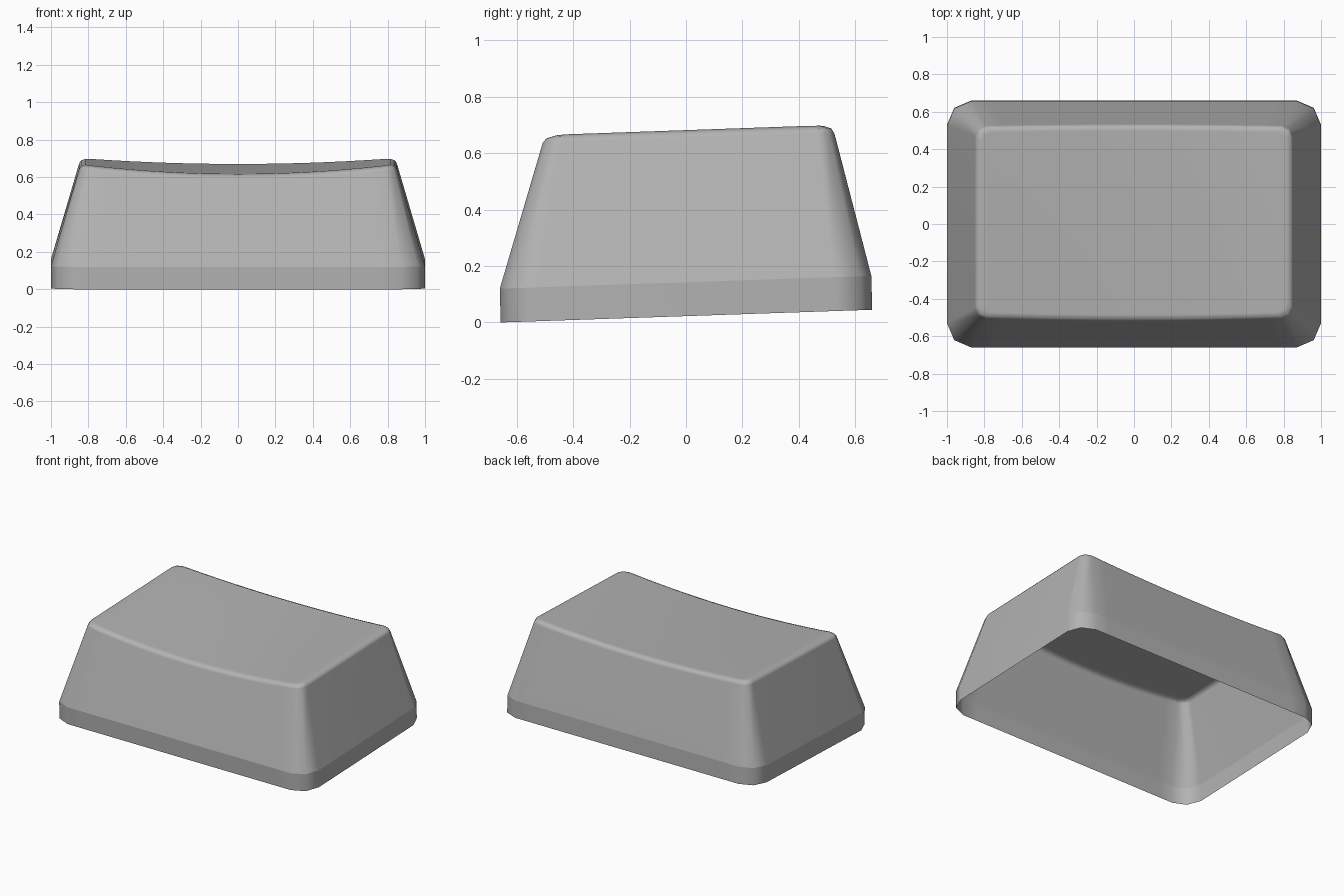
import bpy
import bmesh

if "Cube" in bpy.data.objects:
    bpy.data.objects.remove(bpy.data.objects["Cube"])

SEG = 16  # segments along the curved front and back edges

grey = bpy.data.materials.new("plain_grey")
grey.use_nodes = True
colour = (0.45, 0.45, 0.45, 1)
grey.diffuse_color = colour
grey.node_tree.nodes["Principled BSDF"].inputs["Base Color"].default_value = colour


def ring(hx, y0, y1, z0, z1, cut, dished):
    """Counter-clockwise rounded rectangle, tilted and optionally sagging in x."""
    def point(x, y):
        t = (y - y0) / (y1 - y0)
        z = z0 + (z1 - z0) * t
        if dished:
            sag = (0.05 - 0.02 * t) * max(0, 1 - (x / 0.83) ** 2)
            z -= sag
            y += 0.28 * sag * (2 * t - 1)   # stay on the sloping wall
        return (x, y, z)

    a, b = hx - cut, hx - 0.3 * cut
    xs = [-a + 2 * a * i / SEG for i in range(SEG + 1)]
    front = [point(x, y0) for x in xs]
    right = [point(b, y0 + 0.3 * cut), point(hx, y0 + cut),
             point(hx, y1 - cut), point(b, y1 - 0.3 * cut)]
    back = [point(x, y1) for x in reversed(xs)]
    left = [point(-b, y1 - 0.3 * cut), point(-hx, y1 - cut),
            point(-hx, y0 + cut), point(-b, y0 + 0.3 * cut)]
    return front + right + back + left


# Bottom edge, skirt top, then the three rings of the rounded upper edge
sections = [
    ring(1.0, -0.657, 0.66, 0.0, 0.045, 0.13, False),
    ring(1.0, -0.66, 0.657, 0.12, 0.165, 0.13, False),
    ring(0.85, -0.507, 0.525, 0.64, 0.672, 0.06, True),
    ring(0.84, -0.495, 0.515, 0.657, 0.69, 0.055, True),
    ring(0.815, -0.47, 0.49, 0.667, 0.70, 0.05, True),
]

bm = bmesh.new()
rings = [[bm.verts.new(p) for p in s] for s in sections]
n = len(rings[0])

# Skirt, sloping walls and rounded edge
for low, high in zip(rings, rings[1:]):
    for i in range(n):
        j = (i + 1) % n
        bm.faces.new((low[i], low[j], high[j], high[i]))

# Dished top: strips from front to back, closed by a narrow face at each end
top = rings[-1]
back_start = SEG + 5
for i in range(SEG):
    k = back_start + SEG - i
    bm.faces.new((top[i], top[i + 1], top[k - 1], top[k]))
bm.faces.new(top[SEG:back_start + 1])
bm.faces.new(top[back_start + SEG:] + [top[0]])

# Crisp crease between skirt and walls
for i in range(n):
    bm.edges.get((rings[1][i], rings[1][(i + 1) % n])).smooth = False
for face in bm.faces:
    face.smooth = True

mesh = bpy.data.meshes.new("cap_shell")
bm.to_mesh(mesh)
bm.free()
mesh.materials.append(grey)
shell = bpy.data.objects.new("cap_shell", mesh)
bpy.context.collection.objects.link(shell)

# Keep the large faces flat and blend only across the narrow ones
weighted = shell.modifiers.new("weighted_normals", "WEIGHTED_NORMAL")
weighted.keep_sharp = True
